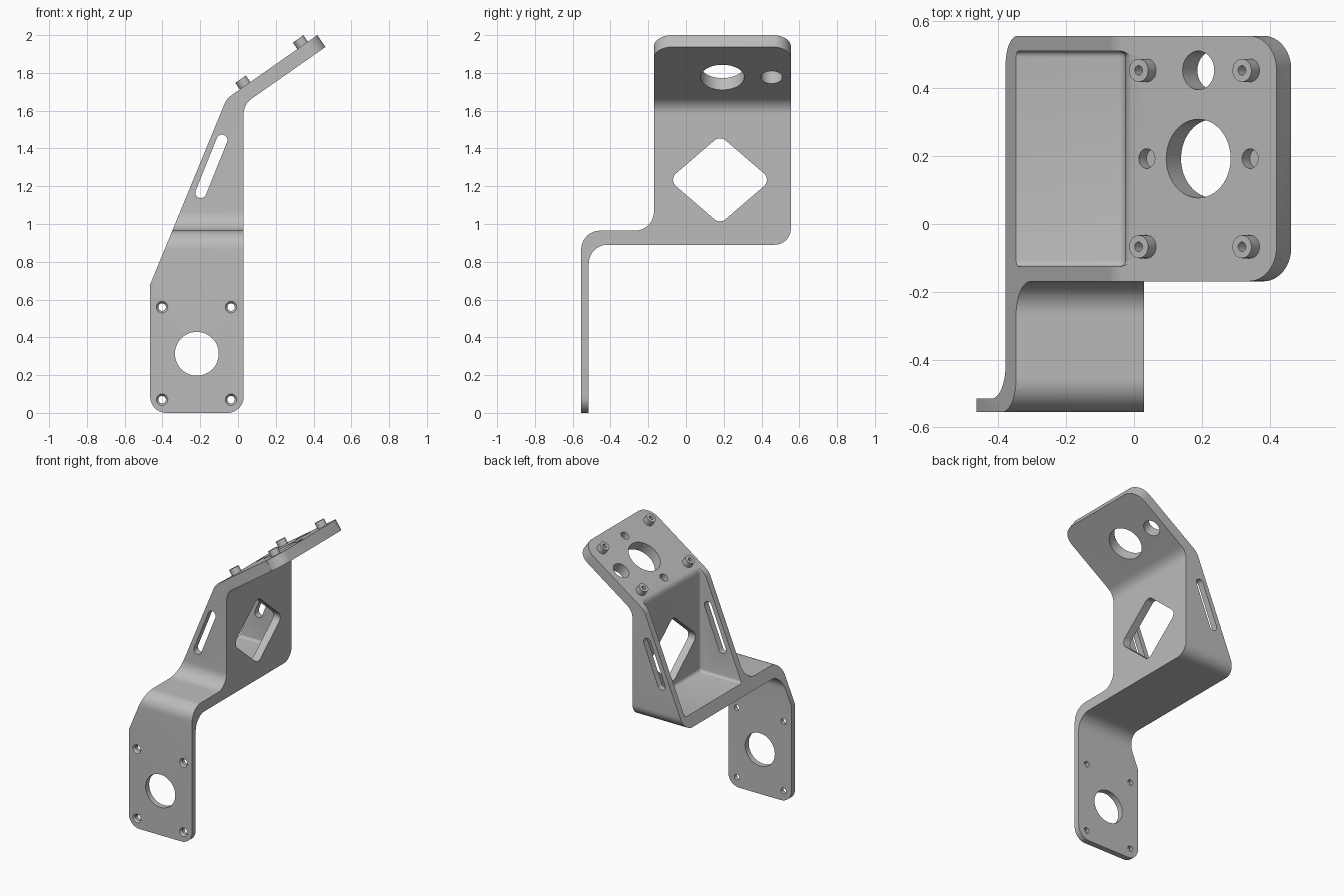
import bpy, bmesh
from math import sin, cos, tan, pi, radians
from mathutils import Matrix, Vector

cube = bpy.data.objects.get("Cube")
if cube:
    bpy.data.objects.remove(cube, do_unlink=True)

metal = bpy.data.materials.new("grey_metal")
metal.use_nodes = True
GREY = (0.5, 0.5, 0.5, 1)
metal.diffuse_color = GREY
metal.node_tree.nodes["Principled BSDF"].inputs["Base Color"].default_value = GREY


def frame(u, v, w, origin=(0, 0, 0)):
    """Matrix whose columns are the drawing axes u, v and the extrusion axis w."""
    m = Matrix((u, v, w)).transposed().to_4x4()
    m.translation = origin
    return m


TILT = radians(35)
SLOPE = tan(TILT)
FRONT = frame((1, 0, 0), (0, 0, 1), (0, -1, 0))
SIDE = frame((0, 1, 0), (0, 0, 1), (1, 0, 0))
HEAD = frame((cos(TILT), 0, sin(TILT)), (0, 1, 0), (-sin(TILT), 0, cos(TILT)),
             (0.19, 0.193, 2 - SLOPE * 0.23))


def rounded(corners, steps=10):
    """Polygon from (u, v, radius) corners with rounded corners."""
    out = []
    for i, (x, y, r) in enumerate(corners):
        p = Vector((x, y))
        if not r:
            out.append(p)
            continue
        a = (Vector(corners[i - 1][:2]) - p).normalized()
        b = (Vector(corners[(i + 1) % len(corners)][:2]) - p).normalized()
        half = a.angle(b) / 2
        centre = p + (a + b).normalized() * (r / sin(half))
        start = p + a * (r / tan(half)) - centre
        end = p + b * (r / tan(half)) - centre
        turn = start.angle_signed(end)
        for k in range(steps + 1):
            t = -turn * k / steps
            out.append(centre + Vector((start.x * cos(t) - start.y * sin(t),
                                        start.x * sin(t) + start.y * cos(t))))
    return out


def circle(u, v, r, n=48):
    return [Vector((u + r * cos(2 * pi * k / n), v + r * sin(2 * pi * k / n))) for k in range(n)]


def loft(name, low, high, mat, w0, w1):
    """Solid between two matching outlines at w0 and w1."""
    bm = bmesh.new()
    a = [bm.verts.new(mat @ Vector((p.x, p.y, w0))) for p in low]
    b = [bm.verts.new(mat @ Vector((p.x, p.y, w1))) for p in high]
    bm.faces.new(a)
    bm.faces.new(b)
    for i in range(len(a)):
        bm.faces.new((a[i - 1], a[i], b[i], b[i - 1]))
    bmesh.ops.recalc_face_normals(bm, faces=bm.faces)
    mesh = bpy.data.meshes.new(name)
    bm.to_mesh(mesh)
    bm.free()
    mesh.materials.append(metal)
    ob = bpy.data.objects.new(name, mesh)
    bpy.context.collection.objects.link(ob)
    return ob


def prism(name, pts, mat, w0, w1):
    return loft(name, pts, pts, mat, w0, w1)


def apply(ob, mod):
    bpy.context.view_layer.objects.active = ob
    bpy.ops.object.modifier_apply(modifier=mod.name)


def combine(target, tool, operation="DIFFERENCE"):
    mod = target.modifiers.new("combine", "BOOLEAN")
    mod.operation, mod.solver, mod.object = operation, "EXACT", tool
    apply(target, mod)
    bpy.data.objects.remove(tool, do_unlink=True)


# Bracket body: stepped side profile trimmed by the front silhouette
bracket = prism("bracket", rounded([
    (-0.555, -0.1, 0), (-0.515, -0.1, 0), (-0.515, 0.89, 0.1), (0.555, 0.89, 0.085),
    (0.555, 2.1, 0), (-0.17, 2.1, 0), (-0.17, 0.965, 0.1), (-0.555, 0.965, 0.1)]),
    SIDE, -0.7, 0.7)
combine(bracket, prism("silhouette", rounded([
    (-0.465, 0, 0.085), (0.03, 0, 0.085), (0.03, 1.634, 0.1), (0.463, 1.937, 0),
    (0.42, 2, 0), (-0.06, 2 - SLOPE * 0.48, 0.1), (-0.465, 0.68, 0)]),
    FRONT, -0.8, 0.8), "INTERSECT")

# Open pocket between the two side flanges
lip = 2 - SLOPE * 0.445 + 0.002
pocket = prism("pocket", rounded([
    (-1, 0.965, 0), (-0.025, 0.965, 0.025), (-0.025, lip, 0.06),
    (0.6, lip + SLOPE * 0.625, 0), (0.6, 3, 0), (-1, 3, 0)]), FRONT, -0.51, 0.125)
bevel = pocket.modifiers.new("fillet", "BEVEL")
bevel.width, bevel.segments = 0.018, 4
bevel.limit_method, bevel.angle_limit = "ANGLE", radians(60)
apply(pocket, bevel)
combine(bracket, pocket)

# Rounded outer corners of the tilted head plate
U, V, R = 0.281, 0.362, 0.1
for s in (-1, 1):
    arc = [Vector((U - R + R * cos(t * pi / 24), s * (V - R + R * sin(t * pi / 24))))
           for t in range(13)]
    edge = [Vector((U - R, s * (V + 0.03))), Vector((U + 0.03, s * (V + 0.03))),
            Vector((U + 0.03, s * (V - R)))]
    combine(bracket, prism("corner", arc + edge, HEAD, -0.15, 0.05))

# Diamond window in the upright wall
combine(bracket, prism("diamond", rounded([
    (0.18, 1.0, 0.045), (0.452, 1.234, 0.045), (0.18, 1.468, 0.045), (-0.092, 1.234, 0.045)]),
    SIDE, -0.12, 0.12))

# Slanted slots through both flanges
low, high = Vector((-0.197, 1.166)), Vector((-0.085, 1.444))
along = (high - low).normalized()
across = Vector((along.y, -along.x))
slot = []
for centre, way in ((high, 1), (low, -1)):
    slot += [centre + 0.029 * way * (across * cos(k * pi / 12) + along * sin(k * pi / 12))
             for k in range(13)]
combine(bracket, prism("slot", slot, FRONT, -0.8, 0.4))

# Front plate: large bore and countersunk screw holes
combine(bracket, prism("bore", circle(-0.218, 0.313, 0.116), FRONT, 0.45, 0.65))
for x in (-0.402, -0.037):
    for z in (0.07, 0.56):
        combine(bracket, prism("screw_hole", circle(x, z, 0.02, 24), FRONT, 0.45, 0.65))
        combine(bracket, loft("countersink", circle(x, z, 0.02, 24), circle(x, z, 0.032, 24),
                              FRONT, 0.541, 0.557))

# Head plate: large bore, side bore and blind dowel holes
combine(bracket, prism("head_bore", circle(0, 0, 0.116), HEAD, -0.2, 0.1))
combine(bracket, prism("side_bore", circle(0, 0.26, 0.057), HEAD, -0.2, 0.1))
for s in (-1, 1):
    combine(bracket, prism("dowel_hole", circle(s * 0.186, 0, 0.029, 32), HEAD, -0.04, 0.1))

# Hollow standoff pins
for u in (-0.186, 0.186):
    for v in (-0.26, 0.26):
        combine(bracket, prism("pin", circle(u, v, 0.034, 32), HEAD, -0.02, 0.042), "UNION")
        combine(bracket, prism("pin_hole", circle(u, v, 0.014, 20), HEAD, -0.03, 0.1))

bpy.ops.object.select_all(action="DESELECT")
bracket.select_set(True)
bpy.context.view_layer.objects.active = bracket
bpy.ops.object.shade_smooth_by_angle(angle=radians(30))
